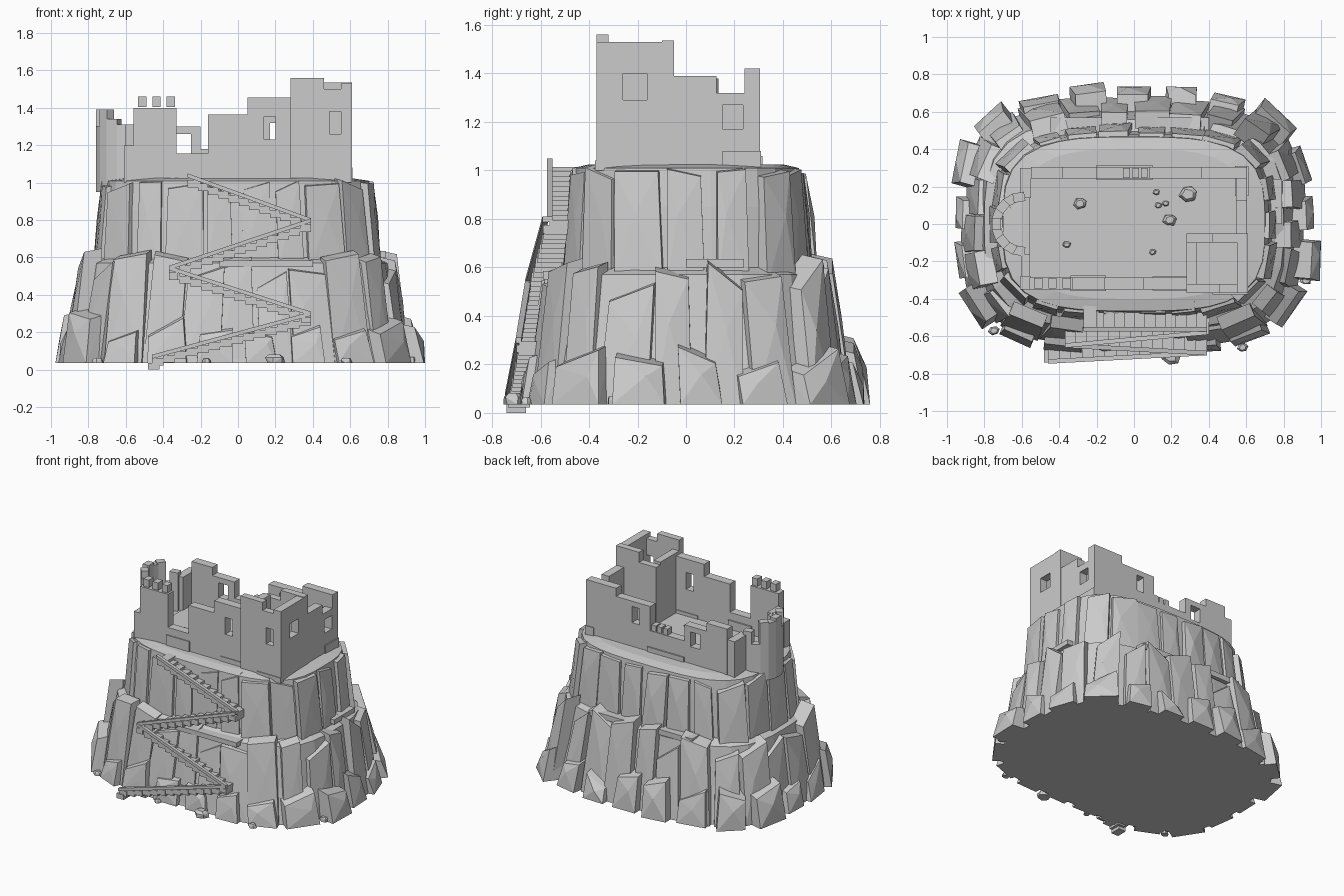
import bpy, bmesh, math, random
from mathutils import Vector, Matrix

if "Cube" in bpy.data.objects:
    bpy.data.objects.remove(bpy.data.objects["Cube"])

random.seed(7)
R = random.uniform


def finish(name, bm):
    bmesh.ops.recalc_face_normals(bm, faces=bm.faces)
    me = bpy.data.meshes.new(name)
    bm.to_mesh(me)
    bm.free()
    ob = bpy.data.objects.new(name, me)
    bpy.context.collection.objects.link(ob)
    return ob


def add_hull(bm, pts):
    vs = [bm.verts.new(p) for p in pts]
    bmesh.ops.convex_hull(bm, input=vs)
    junk = [v for v in vs if v.is_valid and not v.link_faces]
    bmesh.ops.delete(bm, geom=junk, context='VERTS')


def add_box(bm, x0, x1, y0, y1, z0, z1):
    m = Matrix.Translation(((x0+x1)/2, (y0+y1)/2, (z0+z1)/2)) @ Matrix.Diagonal((x1-x0, y1-y0, z1-z0, 1))
    bmesh.ops.create_cube(bm, size=1, matrix=m)


def boxes(name, items):
    bm = bmesh.new()
    for b in items:
        add_box(bm, *b)
    return finish(name, bm)


def loop(a, b, n, p=3.3):
    """n evenly spaced points on a rounded-rectangle outline"""
    raw = []
    for i in range(721):
        t = math.tau*i/720
        c, s = math.cos(t), math.sin(t)
        raw.append(Vector((math.copysign(a*abs(c)**(2/p), c), math.copysign(b*abs(s)**(2/p), s), 0)))
    acc = [0]
    for i in range(720):
        acc.append(acc[-1]+(raw[i+1]-raw[i]).length)
    out, j = [], 0
    for k in range(n):
        while acc[j+1] < acc[-1]*k/n:
            j += 1
        out.append(raw[j].lerp(raw[j+1], (acc[-1]*k/n-acc[j])/max(acc[j+1]-acc[j], 1e-6)))
    return out


# Solid core of the cliff
bm = bmesh.new()
rings = []
for a, b, z in [(.89, .65, .035), (.84, .60, .3), (.80, .56, .57), (.735, .495, .60), (.72, .48, .85), (.70, .465, 1.01), (.6, .4, 1.025)]:
    rings.append([bm.verts.new((p.x, p.y, z)) for p in loop(a, b, 40)])
for lo, hi in zip(rings, rings[1:]):
    for i in range(40):
        j = (i+1) % 40
        bm.faces.new((lo[i], lo[j], hi[j], hi[i]))
bm.faces.new(rings[0])
bm.faces.new(rings[-1])
finish("cliff_core", bm)


# Rings of leaning, slanted rock slabs
def rock_ring(name, n, low, high, z0, ztop, depth, width, phase, drop, keep, lip):
    bm = bmesh.new()
    lows, highs = loop(*low, n*4), loop(*high, n*4)
    for i in range(n):
        k = (4*i+phase) % (4*n)
        p, q = lows[k], highs[k]
        t = (lows[(k+1) % (4*n)]-lows[k-1]).normalized()
        nrm = Vector((t.y, -t.x, 0))
        d, w, zt = R(*depth), R(*width)/2, R(*ztop)
        if nrm.y < -.6:
            d *= .5
        skew, cut = R(-.02, .02), R(*drop)
        ends = (cut, 0) if i % 4 else (0, cut)
        pts = []
        for s, e in zip((-1, 1), ends):
            side = R(.75, 1)
            pts.append(p+t*s*w+nrm*d*side+Vector((0, 0, z0)))
            pts.append(p+t*s*w-nrm*.1+Vector((0, 0, z0)))
            pts.append(q+t*(s*w*.9+skew)+nrm*d*keep*side+Vector((0, 0, zt-e-lip)))
            pts.append(q+t*(s*w*.9+skew)-nrm*.05+Vector((0, 0, zt-e)))
        mid = p.lerp(q, .6)+t*R(-.5, .5)*w+nrm*d*(.4+.6*keep+.1)
        pts.append(mid+Vector((0, 0, z0+(zt-cut-z0)*.62)))
        for v in pts:
            v.x = max(-1, min(1, v.x))
            v.y = max(-.72, min(.765, v.y))
        add_hull(bm, pts)
    return finish(name, bm)


rock_ring("lower_rocks", 21, (.885, .645), (.865, .625), .035, (.23, .34), (.07, .14), (.16, .24), 1, (.02, .11), .75, .03)
rock_ring("middle_rocks", 25, (.86, .625), (.805, .56), .035, (.54, .66), (.045, .095), (.14, .22), 3, (.02, .13), .75, .02)
rock_ring("upper_rocks", 22, (.73, .49), (.705, .468), .53, (.99, 1.025), (.03, .065), (.13, .21), 0, (.0, .06), .55, .012)

# Thin ledges between the tiers
boxes("rock_ledges", [(-.1, .4, -.59, -.48, .55, .585), (.7, .79, 0, .24, .6, .635),
                      (-.45, -.15, .46, .57, .58, .62), (.1, .4, .46, .57, .57, .61)])


# Zigzag stairs: steps hanging behind a sloping outer rail
def flight(name, a, b, n, depth):
    a, b = Vector(a), Vector(b)
    bm = bmesh.new()
    dx = abs(b.x-a.x)/n
    for i in range(n):
        c = a.lerp(b, (i+.5)/n)
        add_box(bm, c.x-dx*.5, c.x+dx*.5, c.y, c.y+depth, c.z-.055, c.z-.015)
    pts = [e+Vector((0, y, z)) for e in (a, b) for y in (-.012, .012) for z in (-.012, .01)]
    add_hull(bm, pts)
    finish(name, bm)


flight("stair_flight_1", (-.46, -.735, .07), (.39, -.69, .30), 14, .09)
flight("stair_flight_2", (.39, -.69, .30), (-.37, -.65, .545), 13, .1)
flight("stair_flight_3", (-.37, -.65, .545), (.39, -.58, .80), 13, .11)
flight("stair_flight_4", (.39, -.562, .80), (-.27, -.562, 1.04), 12, .09)
boxes("stair_landings", [(.34, .39, -.7, -.58, .25, .28), (-.37, -.32, -.66, -.54, .48, .52),
                         (.34, .39, -.59, -.47, .74, .775), (-.27, -.2, -.555, -.43, .98, 1.015), (-.48, -.42, -.74, -.66, 0, .035)])

# Courtyard floor
boxes("courtyard_floor", [(-.56, .56, -.33, .28, 1.0, 1.035)])


def wall_x(x0, x1, y0, y1, top, win=None):
    """wall block along x, optionally with a window (x0, x1, z0, z1)"""
    if not win:
        return [(x0, x1, y0, y1, 1, top)]
    a, b, c, d = win
    return [(x0, a, y0, y1, 1, top), (b, x1, y0, y1, 1, top), (a, b, y0, y1, 1, c), (a, b, y0, y1, d, top)]


def wall_y(x0, x1, y0, y1, top, win=None):
    """same along y"""
    return [(c, d, a, b, e, f) for a, b, c, d, e, f in wall_x(y0, y1, x0, x1, top, win)]


# Front wall with broken steps and slit window
f = (-.35, -.285)
boxes("front_wall", wall_x(-.56, -.33, *f, 1.40) + wall_x(-.33, -.16, *f, 1.155) + wall_x(-.16, .05, *f, 1.365)
      + wall_x(.05, .28, *f, 1.455, (.14, .2, 1.23, 1.355)))
boxes("front_merlons", [(x-.022, x+.022, -.345, -.29, 1.405, 1.46) for x in (-.512, -.436, -.36)])

# Back wall with window frame, slit and small merlons
k = (.242, .305)
boxes("back_wall", wall_x(-.55, -.38, *k, 1.36) + wall_x(-.38, -.2, *k, 1.30, (-.33, -.25, 1.15, 1.26))
      + wall_x(-.2, .08, *k, 1.18) + wall_x(.08, .36, *k, 1.36, (.17, .23, 1.2, 1.32)) + wall_x(.36, .605, *k, 1.42))
boxes("back_merlons", [(x-.018, x+.018, .245, .3, 1.17, 1.225) for x in (-.04, .01, .055)])

# Right wall
r = (.545, .605)
boxes("right_wall", wall_y(*r, -.06, .125, 1.39) + wall_y(*r, .125, .245, 1.32, (.15, .235, 1.17, 1.27)))

# Square corner tower, open on top
boxes("corner_tower", wall_x(.28, .46, -.37, -.32, 1.56) + wall_x(.46, .605, -.37, -.32, 1.50, (.49, .55, 1.26, 1.38))
      + wall_y(.55, .61, -.37, -.05, 1.53, (-.26, -.16, 1.29, 1.40))
      + wall_x(.28, .42, -.1, -.05, 1.46) + wall_x(.42, .61, -.1, -.05, 1.535)
      + wall_y(.28, .335, -.32, -.1, 1.48))
boxes("wall_plinths", [(-.34, -.15, -.358, -.275, 1, 1.1), (.1, .28, -.356, -.28, 1, 1.06), (.42, .61, -.376, -.3, 1, 1.04),
                       (.54, .613, .15, .31, 1, 1.08), (-.2, .1, .235, .315, 1, 1.06)])

# Left wall and half-round tower of stepped blocks
boxes("left_wall", [(-.61, -.55, .14, .3, 1, 1.28), (-.61, -.55, -.35, -.28, 1, 1.2),
                    (-.605, -.555, -.28, -.16, 1, 1.31)])
bm = bmesh.new()
heights = [1.31, 1.22, 1.38, 1.37, 1.39, 1.30, 1.39, 1.34, 1.31]
for i, top in enumerate(heights):
    ang = math.pi*(.5+(i+.5)/len(heights))
    m = (Matrix.Translation((-.59, 0, 0)) @ Matrix.Rotation(ang, 4, 'Z')
         @ Matrix.Translation((.145, 0, (top+.95)/2)) @ Matrix.Diagonal((.05, .062, top-.95, 1)))
    bmesh.ops.create_cube(bm, size=1, matrix=m)
finish("round_tower", bm)


# Loose stones in the courtyard and at the foot of the cliff
def stones(name, spots, z):
    bm = bmesh.new()
    for x, y, s in spots:
        pts = [(x+s*c*R(.75, 1.1)*q, y+s*.8*d*R(.75, 1.1)*q, z+h*s)
               for h, q in ((0, 1), (.6, 1), (.95, .65)) for c, d in ((1, .4), (.4, 1), (-.6, .9), (-1, -.3), (-.3, -1), (.7, -.8))]
        add_hull(bm, pts)
    finish(name, bm)


stones("courtyard_rubble", [(.29, .16, .05), (.19, .02, .04), (-.29, .11, .038), (.12, .17, .02), (.13, .1, .02),
                            (.17, .11, .02), (-.36, -.11, .023), (.1, -.15, .02)], 1.03)
stones("foot_stones", [(.2, -.71, .05), (.58, -.66, .03), (-.17, -.7, .025), (-.75, -.57, .03), (.92, -.3, .035)], .035)
